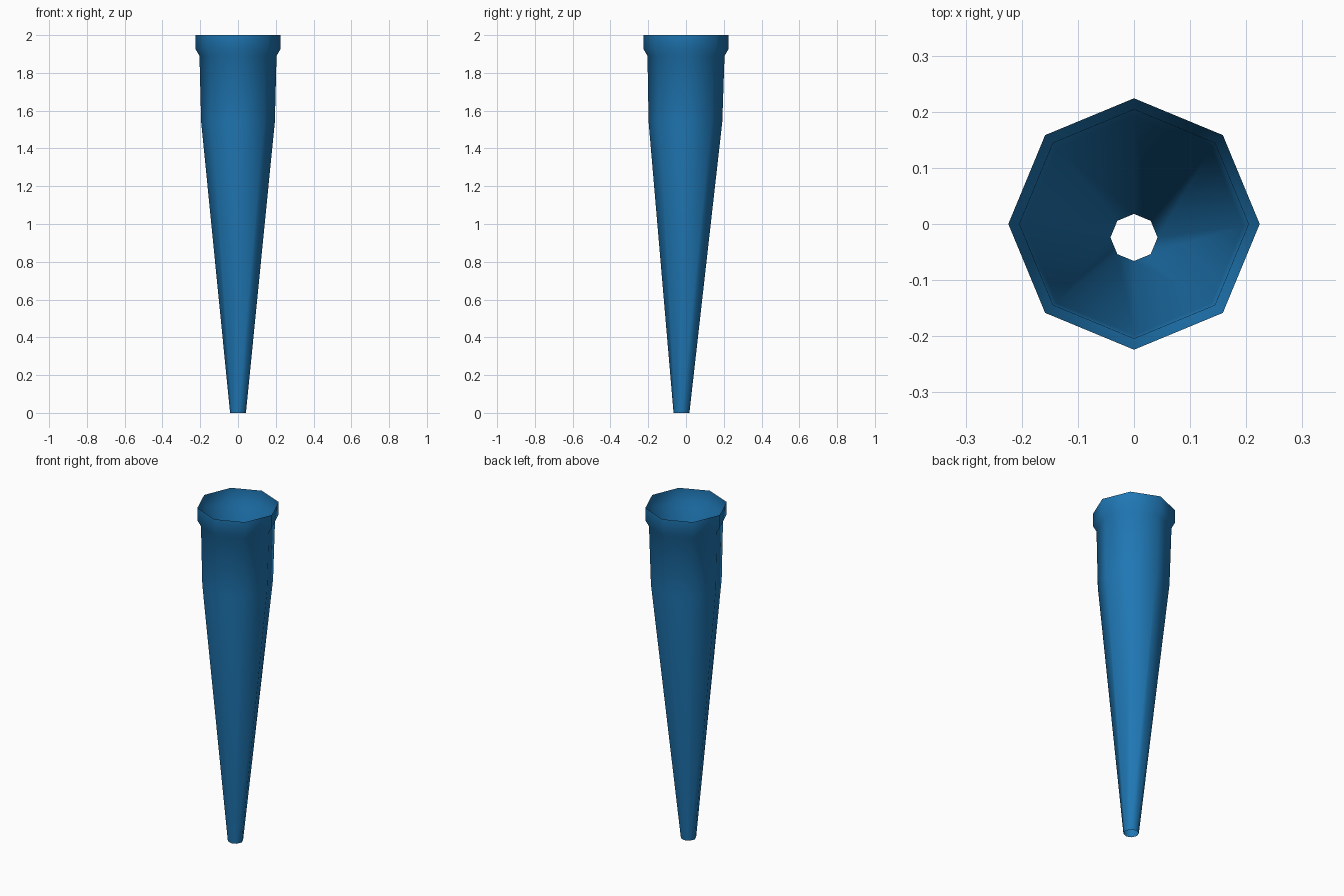
import bpy, bmesh, math

if "Cube" in bpy.data.objects:
    bpy.data.objects.remove(bpy.data.objects["Cube"])

# Single blue material
blue = bpy.data.materials.new("blue")
blue.diffuse_color = (0.0137, 0.184, 0.456, 1.0)
blue.use_nodes = True
blue.node_tree.nodes["Principled BSDF"].inputs["Base Color"].default_value = blue.diffuse_color

SIDES = 8
# Profile of the open tube: height, radius, y offset
RINGS = [
    (0.00, 0.042, -0.024),   # narrow open tip
    (1.54, 0.195, -0.003),   # end of the long taper
    (1.89, 0.204, 0.0),      # below the collar
    (1.925, 0.224, 0.0),     # collar flare
    (2.00, 0.224, 0.0),      # open rim
]

# Tapered tube with collar, open at both ends
bm = bmesh.new()
loops = []
for z, r, oy in RINGS:
    loops.append([bm.verts.new((r * math.cos(math.tau * i / SIDES),
                                r * math.sin(math.tau * i / SIDES) + oy, z))
                  for i in range(SIDES)])
for low, high in zip(loops, loops[1:]):
    for i in range(SIDES):
        j = (i + 1) % SIDES
        face = bm.faces.new((low[i], low[j], high[j], high[i]))
        face.smooth = True

mesh = bpy.data.meshes.new("tapered_tube")
bm.to_mesh(mesh)
bm.free()
mesh.materials.append(blue)
tube = bpy.data.objects.new("tapered_tube", mesh)
bpy.context.collection.objects.link(tube)
